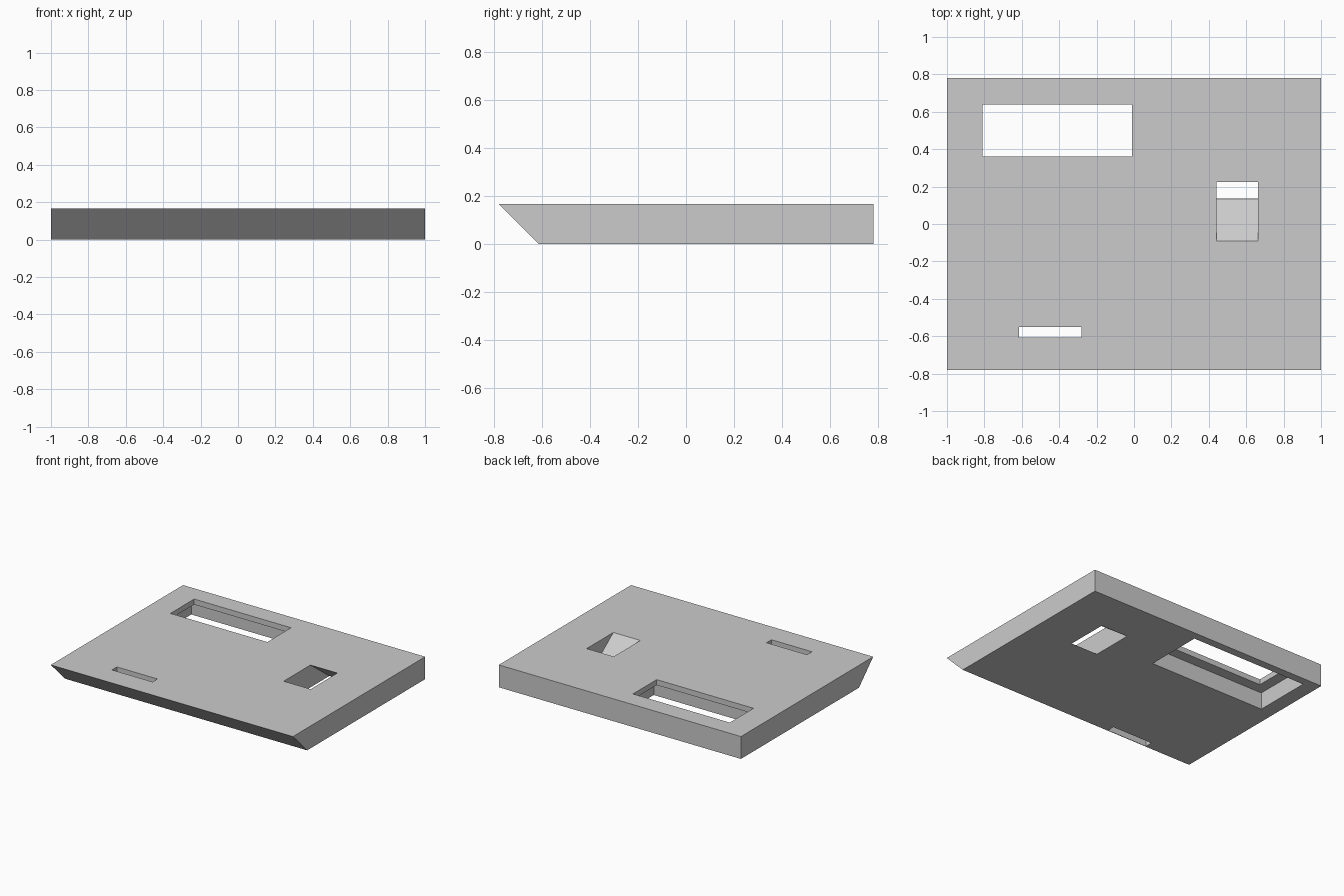
import bpy
import bmesh

if "Cube" in bpy.data.objects:
    bpy.data.objects.remove(bpy.data.objects["Cube"], do_unlink=True)

HEIGHT = 0.167
OVER = 0.05

grey = bpy.data.materials.new("plain grey")
grey.use_nodes = True
colour = (0.6, 0.6, 0.6, 1)
grey.diffuse_color = colour
grey.node_tree.nodes["Principled BSDF"].inputs["Base Color"].default_value = colour


def prism(name, x0, x1, profile):
    """Extrude a (y, z) profile along x."""
    bm = bmesh.new()
    face = bm.faces.new([bm.verts.new((x0, y, z)) for y, z in profile])
    extruded = bmesh.ops.extrude_face_region(bm, geom=[face])
    verts = [v for v in extruded["geom"] if isinstance(v, bmesh.types.BMVert)]
    bmesh.ops.translate(bm, verts=verts, vec=(x1 - x0, 0, 0))
    bmesh.ops.recalc_face_normals(bm, faces=bm.faces)
    mesh = bpy.data.meshes.new(name)
    bm.to_mesh(mesh)
    bm.free()
    mesh.materials.append(grey)
    obj = bpy.data.objects.new(name, mesh)
    bpy.context.collection.objects.link(obj)
    return obj


def box_profile(y0, y1, z0, z1):
    return [(y0, z0), (y1, z0), (y1, z1), (y0, z1)]


# Slab with an undercut front edge
slab = prism("slab", -1, 1, [(-0.78, HEIGHT), (-0.612, 0), (0.78, 0), (0.78, HEIGHT)])

# Slanted hole, leaning toward the back as it goes down
lean = 0.225 / HEIGHT
top, bottom = HEIGHT + OVER, -OVER
shift = lean * OVER
slanted = [(-0.09 - shift, top), (0.225 - shift, top),
           (0.45 + shift, bottom), (0.135 + shift, bottom)]

cutters = [
    prism("window_cutter", -0.81, -0.01, box_profile(0.36, 0.64, -OVER, top)),
    prism("window_recess_cutter", -0.89, 0.07, box_profile(0.28, 0.72, -OVER, 0.126)),
    prism("slot_cutter", -0.615, -0.28, box_profile(-0.608, -0.55, -OVER, top)),
    prism("slanted_hole_cutter", 0.44, 0.663, slanted),
]

# Cut the openings, then discard the cutters
for cutter in cutters:
    cut = slab.modifiers.new(cutter.name, "BOOLEAN")
    cut.operation = "DIFFERENCE"
    cut.solver = "EXACT"
    cut.object = cutter
bpy.context.view_layer.update()
evaluated = slab.evaluated_get(bpy.context.evaluated_depsgraph_get())
cut_mesh = bpy.data.meshes.new_from_object(evaluated)
slab.modifiers.clear()
slab.data = cut_mesh
for cutter in cutters:
    bpy.data.objects.remove(cutter, do_unlink=True)
